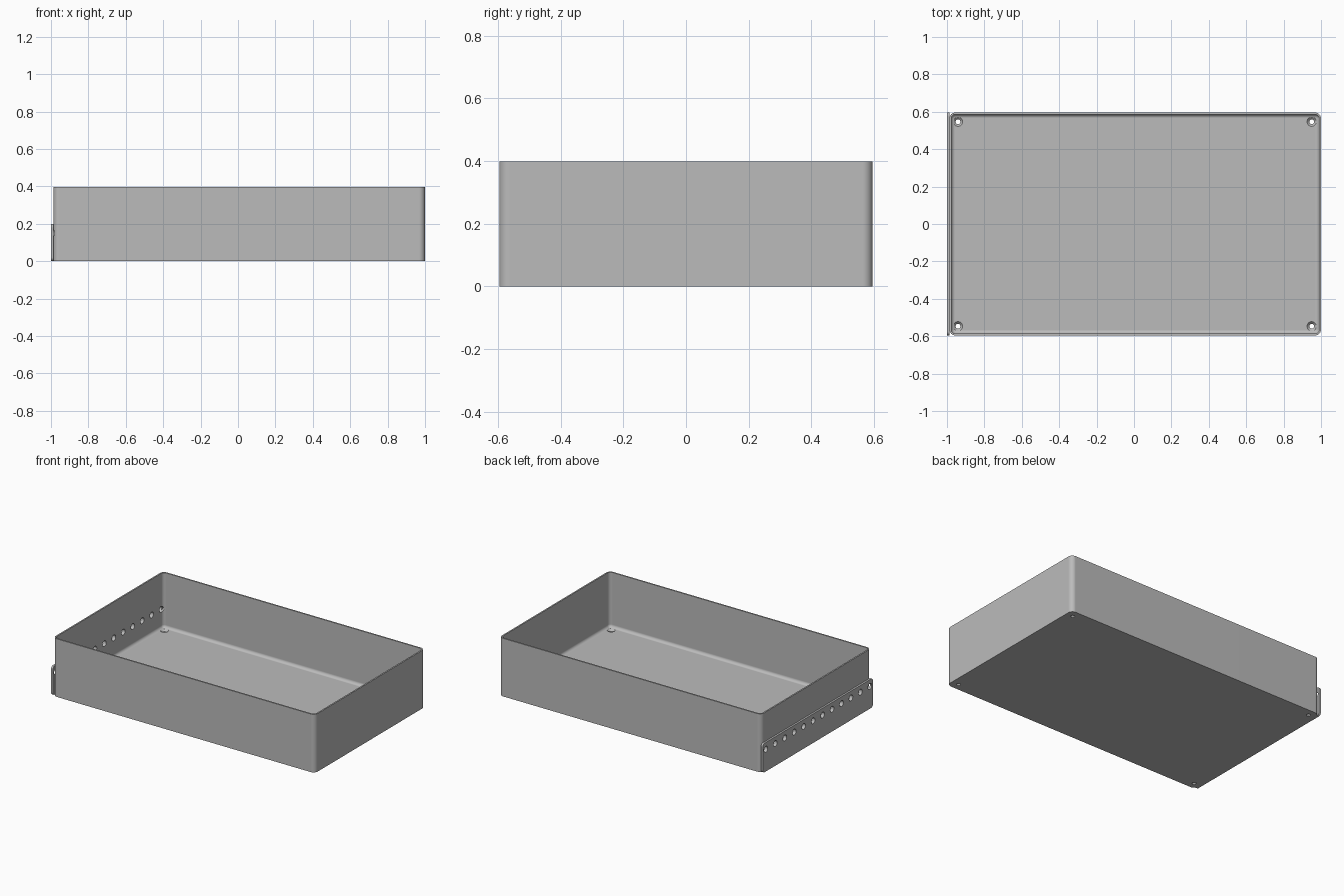
import bpy, bmesh, math
from mathutils import Matrix, Vector

if "Cube" in bpy.data.objects:
    bpy.data.objects.remove(bpy.data.objects["Cube"], do_unlink=True)

# Main sizes
X0, X1, HALF_Y = -0.987, 1.0, 0.596
HEIGHT, FLOOR, WALL = 0.398, 0.022, 0.01
CORNER, FILLET = 0.032, 0.02
PLATE_H, HOLE_Z, HOLE_R = 0.199, 0.152, 0.02

grey = bpy.data.materials.new("plain grey")
grey.use_nodes = True
grey.diffuse_color = (0.5, 0.5, 0.5, 1)
grey.node_tree.nodes["Principled BSDF"].inputs["Base Color"].default_value = (0.5, 0.5, 0.5, 1)


def rounded_rect(a0, a1, b0, b1, r, steps=8):
    """Counter-clockwise outline with rounded corners."""
    centres = [(a1 - r, b1 - r), (a0 + r, b1 - r), (a0 + r, b0 + r), (a1 - r, b0 + r)]
    points = []
    for quarter, (ca, cb) in enumerate(centres):
        for i in range(steps + 1):
            t = math.pi / 2 * (quarter + i / steps)
            points.append((ca + r * math.cos(t), cb + r * math.sin(t)))
    return points


def loft(bm, loops):
    """Skin a stack of equal loops and cap both ends."""
    rings = [[bm.verts.new(p) for p in loop] for loop in loops]
    n = len(rings[0])
    for low, high in zip(rings, rings[1:]):
        for i in range(n):
            j = (i + 1) % n
            bm.faces.new((low[i], low[j], high[j], high[i]))
    bm.faces.new(rings[0][::-1])
    bm.faces.new(rings[-1])
    bmesh.ops.recalc_face_normals(bm, faces=bm.faces)


def make_object(name, bm):
    mesh = bpy.data.meshes.new(name)
    bm.to_mesh(mesh)
    bm.free()
    mesh.materials.append(grey)
    obj = bpy.data.objects.new(name, mesh)
    bpy.context.collection.objects.link(obj)
    return obj


def activate(obj):
    bpy.ops.object.select_all(action='DESELECT')
    obj.select_set(True)
    bpy.context.view_layer.objects.active = obj


def cut(obj, cutter):
    activate(obj)
    mod = obj.modifiers.new("holes", 'BOOLEAN')
    mod.operation, mod.solver, mod.object = 'DIFFERENCE', 'EXACT', cutter
    bpy.ops.object.modifier_apply(modifier=mod.name)


def cone(bm, r_low, r_high, depth, centre, turn=Matrix()):
    bmesh.ops.create_cone(bm, cap_ends=True, segments=24, radius1=r_low, radius2=r_high,
                          depth=depth, matrix=Matrix.Translation(Vector(centre)) @ turn)


# Tray: outer wall, rim, inner wall and rounded floor edge in one skin
levels = [(0, 0), (0, HEIGHT), (WALL, HEIGHT)]
for i in range(7):
    t = math.pi / 2 * i / 6
    levels.append((WALL + FILLET * (1 - math.cos(t)), FLOOR + FILLET * (1 - math.sin(t))))
bm = bmesh.new()
loft(bm, [[(x, y, z) for x, y in rounded_rect(X0 + d, X1 - d, d - HALF_Y, HALF_Y - d, CORNER - d)]
          for d, z in levels])
tray = make_object("tray", bm)

# Side plate with rounded ends
bm = bmesh.new()
outline = rounded_rect(-HALF_Y, HALF_Y, 0, PLATE_H, 0.02)
loft(bm, [[(x, y, z) for y, z in outline] for x in (-1.0, X0 + 0.001)])
plate = make_object("side_plate", bm)

# Row of holes through plate and wall
bm = bmesh.new()
for i in range(12):
    y = -0.563 + i * 1.126 / 11
    cone(bm, HOLE_R, HOLE_R, 0.1, (X0, y, HOLE_Z), Matrix.Rotation(math.pi / 2, 4, 'Y'))
side_holes = make_object("side_hole_cutter", bm)

# Countersunk screw holes in the floor corners
drill, sink = bmesh.new(), bmesh.new()
for x in (X0 + 0.046, X1 - 0.05):
    for y in (-0.547, 0.547):
        cone(drill, 0.013, 0.013, 0.1, (x, y, 0))
        cone(sink, 0.011, 0.026, 0.016, (x, y, FLOOR - 0.007))
screw_holes = make_object("screw_hole_cutter", drill)
countersinks = make_object("countersink_cutter", sink)

for cutter in (side_holes, screw_holes, countersinks):
    cut(tray, cutter)
cut(plate, side_holes)
for cutter in (side_holes, screw_holes, countersinks):
    bpy.data.objects.remove(cutter, do_unlink=True)

# Smooth rounded parts, keep flat faces flat
for obj in (tray, plate):
    activate(obj)
    bpy.ops.object.shade_smooth_by_angle(angle=math.radians(30))
    obj.modifiers.new("flat normals", 'WEIGHTED_NORMAL').keep_sharp = True
